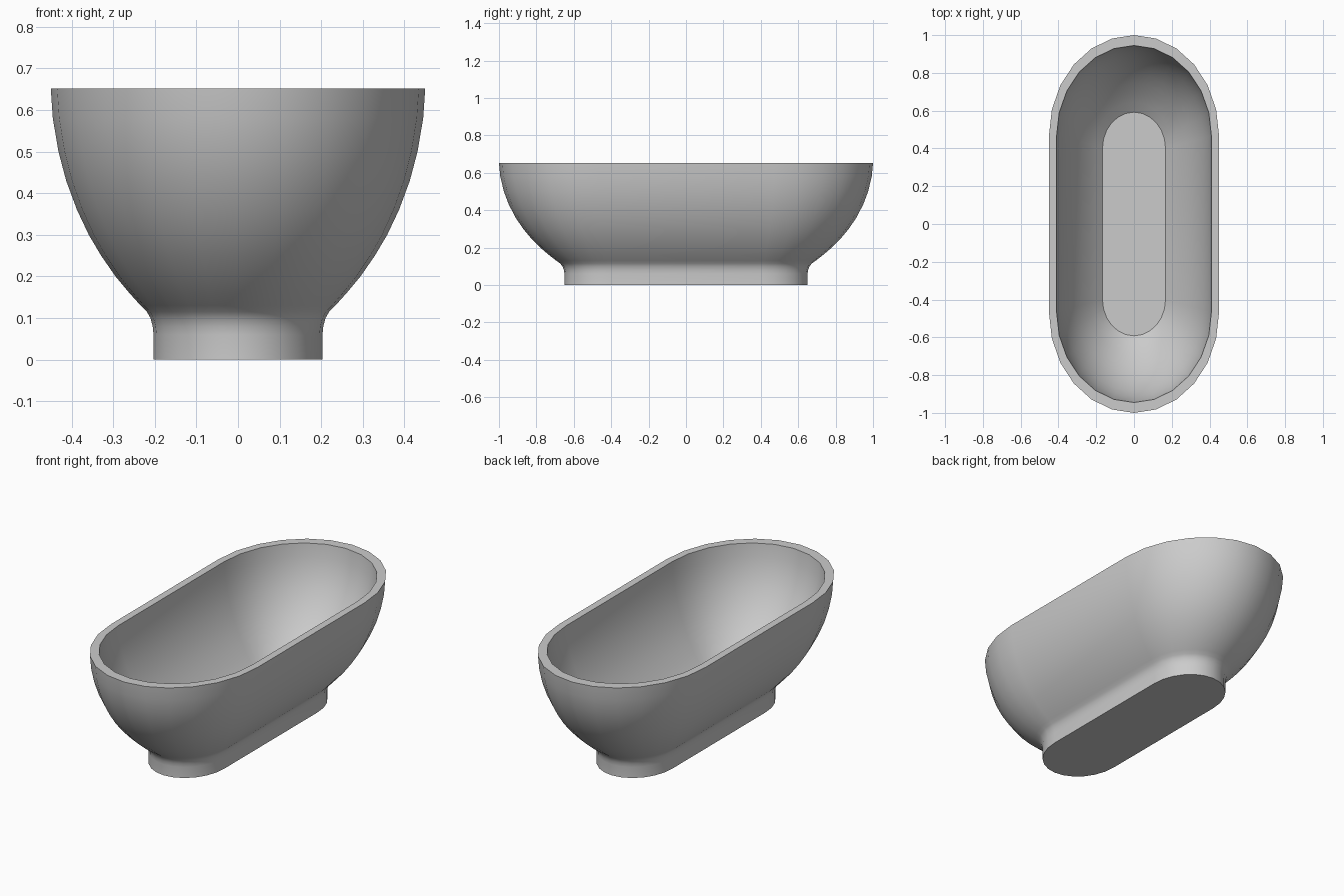
import bpy, bmesh, math

cube = bpy.data.objects.get("Cube")
if cube:
    bpy.data.objects.remove(cube, do_unlink=True)

# Material
grey = bpy.data.materials.new("plain_grey")
grey.use_nodes = True
colour = (0.6, 0.6, 0.6, 1)
grey.diffuse_color = colour
grey.node_tree.nodes["Principled BSDF"].inputs["Base Color"].default_value = colour

SEGMENTS = 12  # sides of each rounded end


def ring(bm, half_width, straight, half_length, z):
    """Long oval: straight sides joined by two half-ellipse ends."""
    verts = []
    for end in (1, -1):
        for i in range(SEGMENTS + 1):
            a = math.pi * i / SEGMENTS
            x = end * half_width * math.cos(a)
            y = end * (straight + (half_length - straight) * math.sin(a))
            verts.append(bm.verts.new((x, y, z)))
    return verts


def mix(a, b, t):
    return a + (b - a) * t


# Outer wall: (height, flare from foot to rim)
outer = [(0, 0), (0.06, 0), (0.08, 0.008), (0.1, 0.03), (0.115, 0.065), (0.13, 0.125),
         (0.16, 0.235), (0.2, 0.37), (0.25, 0.51), (0.3, 0.63), (0.36, 0.745),
         (0.43, 0.85), (0.5, 0.925), (0.58, 0.98), (0.652, 1)]
# Inner wall: (height, flare from floor to rim)
inner = [(0.652, 1), (0.58, 0.975), (0.5, 0.91), (0.43, 0.825), (0.36, 0.705),
         (0.3, 0.575), (0.25, 0.44), (0.2, 0.29), (0.16, 0.15), (0.122, 0)]

bm = bmesh.new()
rings = [ring(bm, mix(0.203, 0.45, t), mix(0.41, 0.47, t), mix(0.65, 1, t), z) for z, t in outer]
rings += [ring(bm, mix(0.167, 0.41, t), mix(0.4, 0.465, t), mix(0.592, 0.945, t), z) for z, t in inner]

# Walls and rim
for low, high in zip(rings, rings[1:]):
    for i in range(len(low)):
        j = (i + 1) % len(low)
        bm.faces.new((low[i], low[j], high[j], high[i]))
# Underside and inside floor
bm.faces.new(rings[0][::-1])
bm.faces.new(rings[-1])
bmesh.ops.recalc_face_normals(bm, faces=bm.faces)

mesh = bpy.data.meshes.new("oval_bowl")
bm.to_mesh(mesh)
bm.free()
mesh.materials.append(grey)
bowl = bpy.data.objects.new("oval_bowl", mesh)
bpy.context.collection.objects.link(bowl)

# Smooth walls, sharp rim, floor and foot edges
bpy.context.view_layer.objects.active = bowl
bowl.select_set(True)
bpy.ops.object.shade_smooth_by_angle(angle=math.radians(35))
